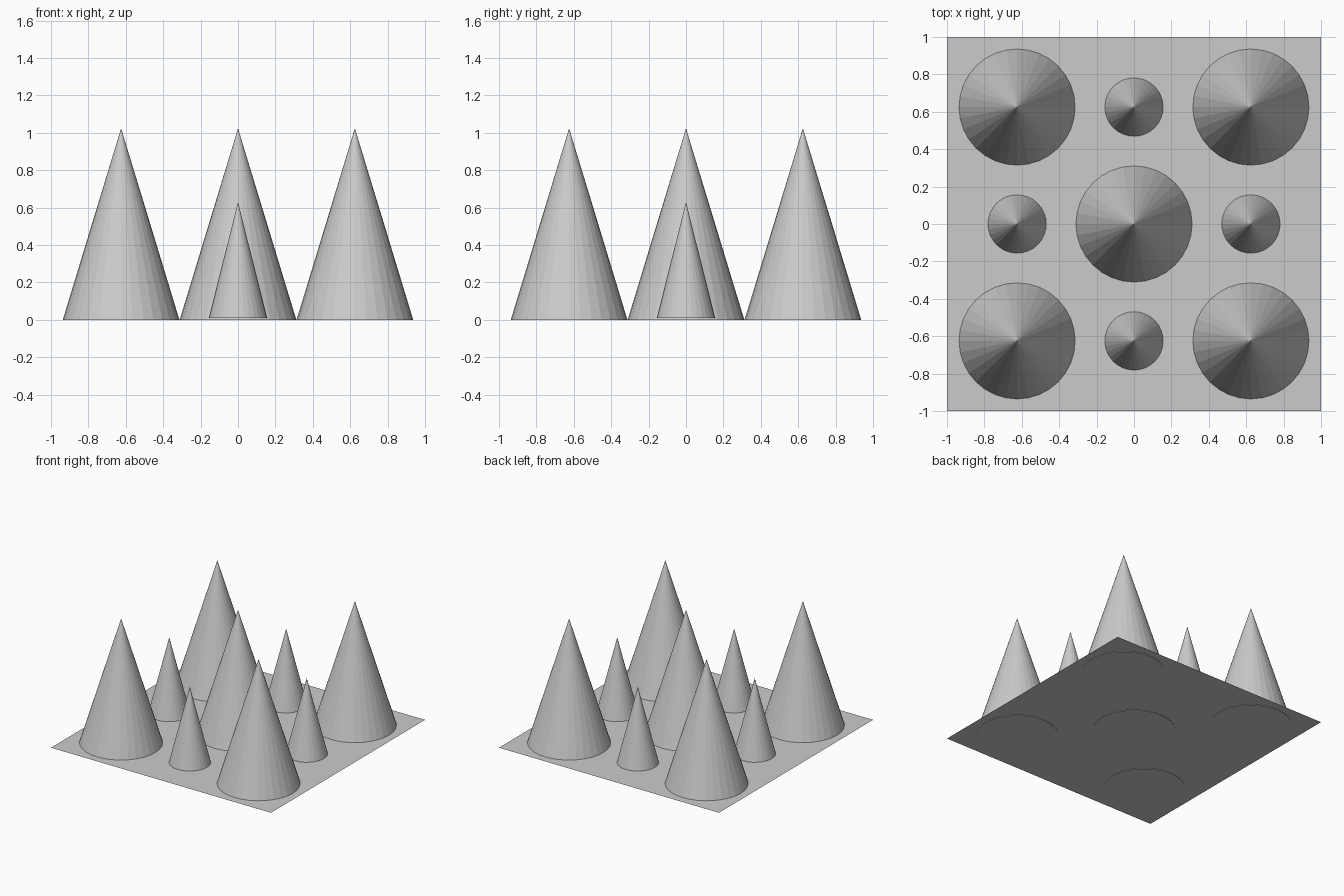
import bpy

if "Cube" in bpy.data.objects:
    bpy.data.objects.remove(bpy.data.objects["Cube"])


def cone(name, x, y, radius, base, tip):
    bpy.ops.mesh.primitive_cone_add(vertices=32, radius1=radius, radius2=0,
                                    depth=tip - base,
                                    location=(x, y, (base + tip) / 2))
    bpy.context.object.name = name


# Thin flat base sheet
bpy.ops.mesh.primitive_plane_add(size=2, location=(0, 0, 0.005))
bpy.context.object.name = "base_sheet"

# Large cones at the centre and corners, small cones between them
S = 0.625
for i in (-1, 0, 1):
    for j in (-1, 0, 1):
        if (i + j) % 2 == 0:
            cone("large_cone", i * S, j * S, 0.312, 0.0, 1.024)
        else:
            cone("small_cone", i * S, j * S, 0.156, 0.01, 0.63)
